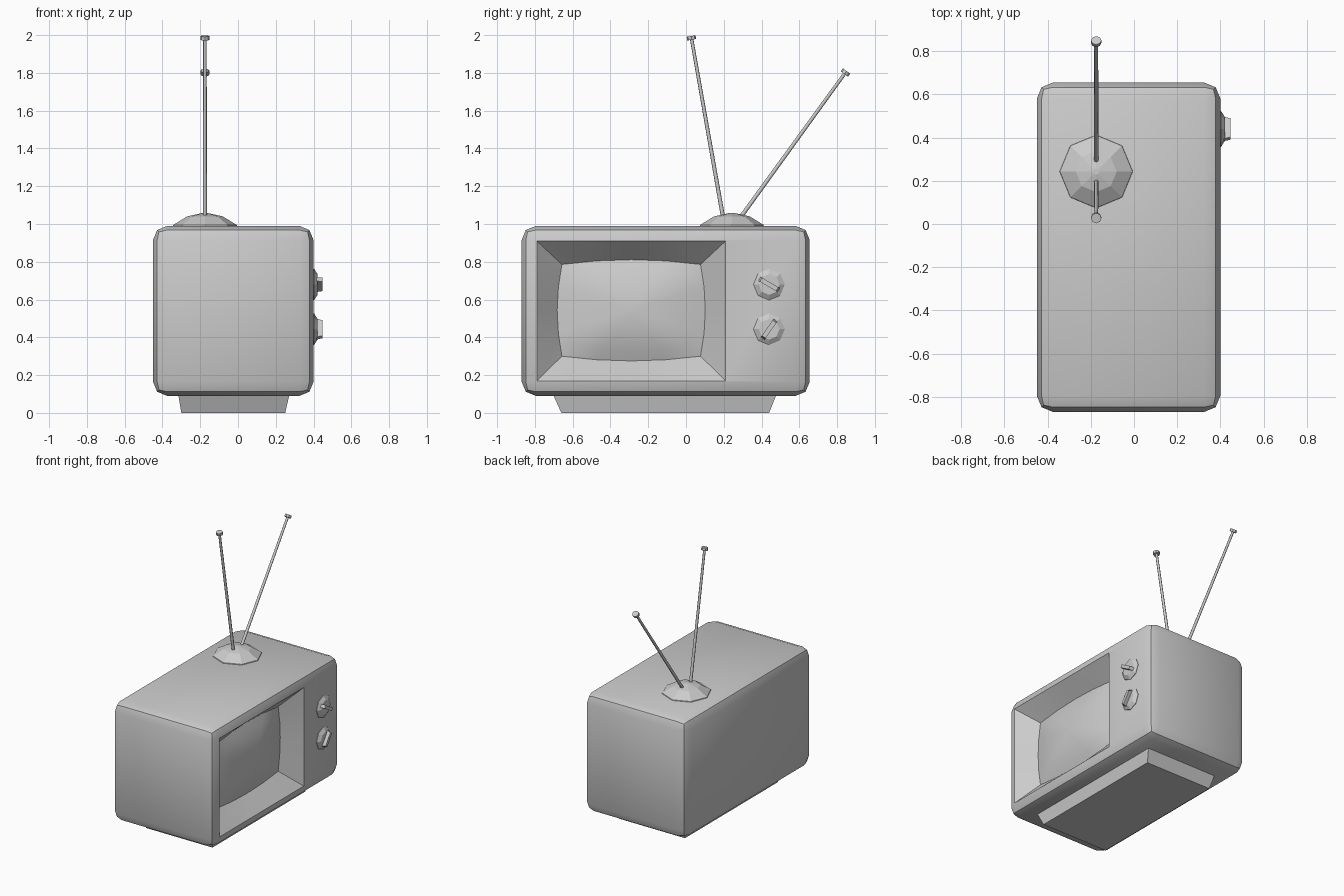
import bpy, bmesh, math
from mathutils import Vector

if "Cube" in bpy.data.objects:
    bpy.data.objects.remove(bpy.data.objects["Cube"])


def loft(name, rings, smooth=None):
    """Skin a list of equal-length point rings and cap both ends."""
    bm = bmesh.new()
    rows = [[bm.verts.new(p) for p in ring] for ring in rings]
    n = len(rows[0])
    for a, b in zip(rows, rows[1:]):
        for i in range(n):
            j = (i + 1) % n
            bm.faces.new((a[i], a[j], b[j], b[i]))
    bm.faces.new(rows[0][::-1])
    bm.faces.new(rows[-1])
    bmesh.ops.recalc_face_normals(bm, faces=bm.faces)
    me = bpy.data.meshes.new(name)
    bm.to_mesh(me)
    bm.free()
    ob = bpy.data.objects.new(name, me)
    bpy.context.collection.objects.link(ob)
    if smooth:
        shade(ob, smooth)
    return ob


def shade(ob, angle):
    bpy.ops.object.select_all(action='DESELECT')
    ob.select_set(True)
    bpy.context.view_layer.objects.active = ob
    bpy.ops.object.shade_smooth_by_angle(angle=math.radians(angle))


def rect(x0, x1, y0, y1, z):
    return [(x0, y0, z), (x1, y0, z), (x1, y1, z), (x0, y1, z)]


def circle(center, axis, r, n):
    q = Vector(axis).to_track_quat('Z', 'Y')
    return [Vector(center) + q @ Vector((r * math.cos(t), r * math.sin(t), 0))
            for t in (2 * math.pi * i / n for i in range(n))]


def barrel(x, hy, hz, cy, cz, bulge, n=4):
    """Rectangle facing +x whose sides bow outward by bulge."""
    pts = []
    for i in range(4 * n):
        side, t = i // n, (i % n) / n * 2 - 1
        b = bulge * (1 - t * t)
        y, z = [(t * hy, -hz - b), (hy + b, t * hz),
                (-t * hy, hz + b), (-hy - b, -t * hz)][side]
        pts.append((x, cy + y, cz + z))
    return pts


# cabinet with rounded edges
body = loft("cabinet", [rect(-.45, .40, -.87, .655, .09), rect(-.45, .40, -.87, .655, .99)])
bev = body.modifiers.new("bevel", 'BEVEL')
bev.width, bev.segments = .075, 2

# funnel-shaped screen recess
SCREEN = (-.29, .543)
cutter = loft("recess_cutter", [barrel(.28, .367, .243, *SCREEN, .025),
                                barrel(.40, .50, .37, -.29, .54, 0),
                                barrel(.50, .50, .37, -.29, .54, 0)])
cutter.hide_render = True
cut = body.modifiers.new("recess", 'BOOLEAN')
cut.object, cut.operation, cut.solver = cutter, 'DIFFERENCE', 'EXACT'
bpy.context.view_layer.objects.active = body
for m in ("bevel", "recess"):
    bpy.ops.object.modifier_apply(modifier=m)
bpy.data.objects.remove(cutter)
shade(body, 40)

# bulging picture tube
loft("screen", [barrel(.28 + .06 * (1 - s * s), .367 * s, .243 * s, *SCREEN, .025 * s)
                for s in (1, .8, .6, .4, .2, .02)], 30)

# foot plinth
loft("plinth", [rect(-.30, .25, -.66, .44, 0), rect(-.317, .273, -.705, .48, .10)])

# tuning knobs with grip bars
for name, z, ang in (("upper_knob", .68, -30), ("lower_knob", .443, 55)):
    loft(name, [circle((x, .44, z), (1, 0, 0), r, 8)
                for x, r in ((.39, .083), (.403, .083), (.421, .055))])
    u = Vector((0, math.cos(math.radians(ang)), math.sin(math.radians(ang))))
    v = Vector((0, -u.z, u.y))
    loft(name + "_grip", [[Vector((x, .44, z)) + u * a * l + v * b * .012
                           for a, b in ((-1, -1), (1, -1), (1, 1), (-1, 1))]
                          for x, l in ((.41, .06), (.447, .05))])

# antenna dome
AX = -.175
loft("antenna_dome", [circle((AX, .243, z), (0, 0, 1), r, 8)
                      for z, r in ((.97, .175), (.995, .168), (1.04, .095), (1.058, .015))])

# telescopic antennas with end caps
for name, (y0, z0), (y1, z1) in (("antenna_short", (.285, 1.03), (.85, 1.81)),
                                 ("antenna_tall", (.197, 1.03), (.027, 1.995))):
    a, b = Vector((AX, y0, z0)), Vector((AX, y1, z1))
    d = (b - a).normalized()
    loft(name, [circle(a, d, .011, 8), circle(b, d, .009, 8)], 50)
    loft(name + "_cap", [circle(b - d * .02, d, .024, 8), circle(b, d, .024, 8)])
